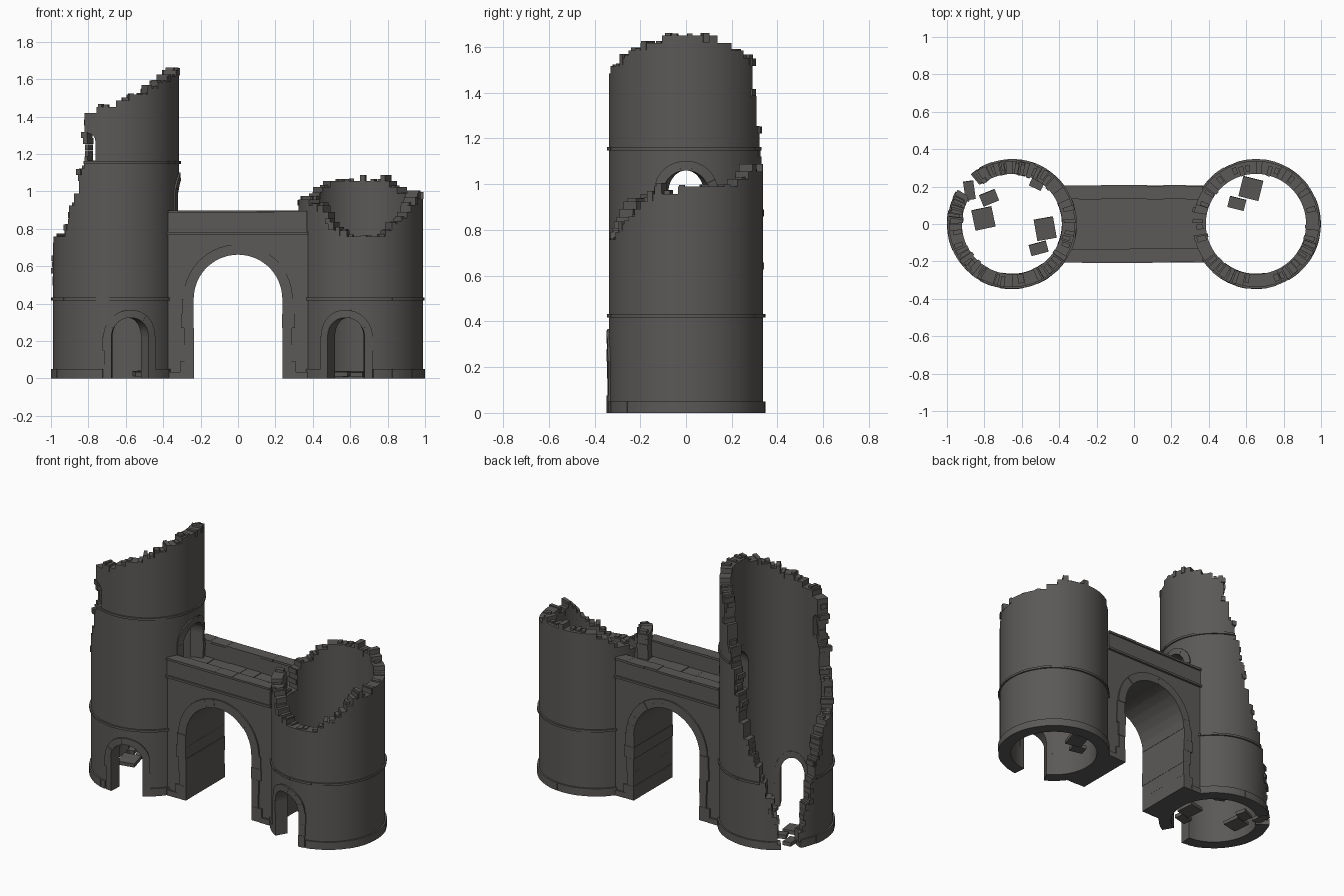
import bpy, bmesh, math, random
from mathutils import Vector, Matrix

if "Cube" in bpy.data.objects:
    bpy.data.objects.remove(bpy.data.objects["Cube"])
random.seed(7)
R_IN, R_OUT = 0.268, 0.337
N, ROW = 120, 0.033
STEP = 360 / N

stone = bpy.data.materials.new("dark_stone")
stone.diffuse_color = (0.105, 0.1, 0.095, 1)
stone.use_nodes = True
stone.node_tree.nodes["Principled BSDF"].inputs["Base Color"].default_value = stone.diffuse_color


def finish(name, bm, smooth=True):
    bmesh.ops.recalc_face_normals(bm, faces=bm.faces)
    me = bpy.data.meshes.new(name)
    bm.to_mesh(me)
    bm.free()
    me.materials.append(stone)
    ob = bpy.data.objects.new(name, me)
    bpy.context.collection.objects.link(ob)
    if smooth:
        smooth_mesh(me)
    return ob


def smooth_mesh(me):
    me.polygons.foreach_set("use_smooth", [True] * len(me.polygons))
    me.set_sharp_from_angle(angle=math.radians(28))


def block(bm, f, a0, a1, b0, b1, c0, c1, n=1):
    """Box in the coordinates of mapping f, split n times along a."""
    rings = []
    for i in range(n + 1):
        a = a0 + (a1 - a0) * i / n
        rings.append([bm.verts.new(f(a, b, c)) for b, c in ((b0, c0), (b1, c0), (b1, c1), (b0, c1))])
    for p, q in zip(rings, rings[1:]):
        for k in range(4):
            bm.faces.new((p[k], p[(k + 1) % 4], q[(k + 1) % 4], q[k]))
    bm.faces.new(rings[0])
    bm.faces.new(rings[-1][::-1])


def xyz(x, y, z):
    return Vector((x, y, z))


def polar(cx):
    def f(deg, r, z):
        a = math.radians(deg)
        return Vector((cx + r * math.cos(a), r * math.sin(a), z))
    return f


def height(prof, deg):
    for (a, h), (b, k) in zip(prof, prof[1:]):
        if a <= deg <= b:
            return h + (k - h) * (deg - a) / (b - a)


def arch_cutter(cx, deg, hw, z0, spring):
    """Arched wedge pointing outward from the tower centre."""
    a = math.radians(deg)
    d, t = Vector((math.cos(a), math.sin(a), 0)), Vector((-math.sin(a), math.cos(a), 0))
    pts = [(-hw, z0), (hw, z0)] + [(hw * math.cos(math.pi * i / 16), spring + hw * math.sin(math.pi * i / 16)) for i in range(17)]
    bm = bmesh.new()
    loops = [[bm.verts.new(Vector((cx, 0, z)) + d * r + t * u * r / R_OUT) for u, z in pts] for r in (0.16, 0.45)]
    m = len(pts)
    for i in range(m):
        bm.faces.new((loops[0][i], loops[0][(i + 1) % m], loops[1][(i + 1) % m], loops[1][i]))
    bm.faces.new(loops[0])
    bm.faces.new(loops[1][::-1])
    ob = finish("cutter", bm, False)
    ob.hide_render = True
    return ob


def door_frame(name, cx, deg, hw, z0, spring, w=0.042):
    P = polar(cx)
    bm = bmesh.new()
    surf = lambda u, z, r: P(deg + math.degrees(u / R_OUT), r, z)
    ring = lambda t, q, r: surf(q * math.cos(t), spring + q * math.sin(t), r)
    k = 3
    for s in (-1, 1):
        for i in range(k):
            dz = (spring - z0) / k
            block(bm, surf, s * hw, s * (hw + w + random.uniform(-.004, .006)), z0 + i * dz, z0 + (i + 1) * dz,
                  R_IN - .002, R_OUT + random.uniform(.007, .012))
    for i in range(7):
        block(bm, ring, math.pi * i / 7, math.pi * (i + 1) / 7, hw, hw + w, R_IN - .002, R_OUT + random.uniform(.007, .012), 3)
    finish(name, bm)


def tower(name, cx, prof, doors, strings):
    P = polar(cx)
    # wall made of courses, height set per pair of columns
    tops = []
    for i in range(N):
        if i % 2 == 0:
            h = height(prof, (i + 1) * STEP)
            n = 0 if h < 0.03 else round((h + random.uniform(-.012, .006)) / ROW)
        tops.append(n)
    bm = bmesh.new()
    cache = {}

    def v(i, k, o):
        key = (i % N, k, o)
        if key not in cache:
            cache[key] = bm.verts.new(P(key[0] * STEP, R_OUT if o else R_IN, k * ROW))
        return cache[key]
    for i in range(N):
        n = tops[i]
        for k in range(n):
            for o in (0, 1):
                bm.faces.new((v(i, k, o), v(i + 1, k, o), v(i + 1, k + 1, o), v(i, k + 1, o)))
            if k >= tops[i - 1]:
                bm.faces.new((v(i, k, 0), v(i, k, 1), v(i, k + 1, 1), v(i, k + 1, 0)))
            if k >= tops[(i + 1) % N]:
                bm.faces.new((v(i + 1, k, 0), v(i + 1, k, 1), v(i + 1, k + 1, 1), v(i + 1, k + 1, 0)))
        if n:
            for k in (0, n):
                bm.faces.new((v(i, k, 0), v(i + 1, k, 0), v(i + 1, k, 1), v(i, k, 1)))
    wall = finish(name + "_wall", bm, False)
    # cut arched openings
    cutters = [arch_cutter(cx, *d) for d in doors]
    for c in cutters:
        m = wall.modifiers.new("opening", 'BOOLEAN')
        m.operation, m.solver, m.object = 'DIFFERENCE', 'EXACT', c
    bpy.context.view_layer.update()
    me = bpy.data.meshes.new_from_object(wall.evaluated_get(bpy.context.evaluated_depsgraph_get()))
    wall.modifiers.clear()
    wall.data = me
    smooth_mesh(me)
    for c in cutters:
        bpy.data.objects.remove(c)
    # loose stones along the broken edge
    bm = bmesh.new()
    for i in range(0, N, 2):
        n, a = tops[i], i * STEP
        if n and random.random() < .6:
            z = n * ROW
            block(bm, P, a + random.uniform(0, 1.5), a + 2 * STEP - random.uniform(0, 1.5),
                  R_IN + random.uniform(-.006, .02), R_OUT + random.uniform(-.02, .008), z - .03, z + random.uniform(.006, .018), 2)
        for j, s in ((i - 2, -1), (i + 2, 1)):
            for k in range(tops[j % N], n):
                if random.random() < .6 and n - tops[j % N] > 1:
                    e = a if s < 0 else a + 2 * STEP
                    block(bm, P, e - s * 3, e + s * random.uniform(.5, 4), R_IN + random.uniform(-.008, .02),
                          R_OUT + random.uniform(-.015, .012), k * ROW, (k + 1) * ROW - .002, 2)
    finish(name + "_broken_stones", bm)
    # plinth and string courses only where the wall stands
    bm = bmesh.new()
    for z0, z1, r in [(0, .05, .348)] + [(z - .007, z + .007, .347) for z in strings]:
        for g in range(0, N, 4):
            jit = random.uniform(-.003, .001)
            for i in range(g, g + 4):
                mid = (i + .5) * STEP
                near = any(abs((mid - d[0] + 180) % 360 - 180) < 24 and d[2] < z1 < d[3] + .1 for d in doors)
                if tops[i] * ROW > z1 and not near:
                    block(bm, P, i * STEP, (i + 1) * STEP, R_OUT - .02, r + jit, z0, z1)
    bmesh.ops.remove_doubles(bm, verts=bm.verts, dist=1e-5)
    finish(name + "_bands", bm)


# towers: (angle, broken wall height)
left_profile = [(0, 1.65), (20, 1.65), (36, 1.6), (57, 1.54), (65, 1.35), (72, 1.2), (80, 1.0), (88, .76), (117, .35),
                (127, .1), (129, 0), (150, 0), (158, .25), (170, .52), (180, .74), (215, .78), (222, .88), (232, 1.02),
                (238, 1.15), (240, 1.16), (242, 1.42), (280, 1.49), (320, 1.58), (340, 1.64), (360, 1.65)]
right_profile = [(0, .985), (30, .99), (50, 1.03), (60, 1.07), (110, 1.07), (125, 1.04), (140, .99), (160, .95),
                 (166, .93), (167, .79), (193, .79), (194, .95), (215, .96), (235, .9), (250, .8), (262, .77),
                 (290, .77), (305, .82), (320, .9), (335, .97), (360, .985)]
LX, RX = -0.652, 0.652
tower("left_tower", LX, left_profile, [(283, .118, -.05, .225), (0, .118, .79, .96), (244, .04, 1.165, 1.27)], [.425, 1.155])
tower("right_tower", RX, right_profile, [(257, .118, -.05, .225)], [.425])
door_frame("left_door_frame", LX, 283, .1, 0, .225)
door_frame("right_door_frame", RX, 257, .1, 0, .225)
door_frame("bridge_door_frame", LX, 0, .1, .785, .96)

# gate wall with arched passage
A, SP, FLOOR = 0.24, 0.425, 0.785
outline = [(.385, FLOOR), (-.385, FLOOR), (-.385, 0), (-A, 0)]
outline += [(-A * math.cos(math.pi * i / 24), SP + A * math.sin(math.pi * i / 24)) for i in range(25)]
outline += [(A, 0), (.385, 0)]
bm = bmesh.new()
face = bm.faces.new([bm.verts.new((x, -.192, z)) for x, z in outline])
ext = bmesh.ops.extrude_face_region(bm, geom=[face])
bmesh.ops.translate(bm, verts=[g for g in ext["geom"] if isinstance(g, bmesh.types.BMVert)], vec=(0, .384, 0))
finish("gate_wall", bm)

# arch stones and jamb stones
bm = bmesh.new()
arch = lambda t, q, y: Vector((q * math.cos(t), y, SP + q * math.sin(t)))
for i in range(13):
    e = random.uniform(.199, .203)
    block(bm, arch, math.pi * i / 13, math.pi * (i + 1) / 13, A - .003, .292, -e, e, 2)
for s in (-1, 1):
    for z0, z1, w in ((0, .09, .31), (.09, .18, .285), (.18, .27, .29), (.27, .345, .305), (.345, SP, .3)):
        e = random.uniform(.198, .203)
        block(bm, xyz, s * (A - random.uniform(.001, .006)), s * w, -e, e, z0, z1)
    block(bm, xyz, s * .3, s * .385, -.203, .203, 0, .035)
finish("arch_stones", bm)

# walkway paving
bm = bmesh.new()
for r in range(3):
    y, x = -.135 + r * .09, -.375
    while x < .37:
        x1 = min(x + random.uniform(.09, .14), .38)
        block(bm, xyz, x + .001, x1 - .001, y + .001, y + .089, FLOOR - .02, FLOOR + random.uniform(.003, .007))
        x = x1
finish("walkway_paving", bm)

# parapets, ledge and coping
bm = bmesh.new()
for s in (-1, 1):
    block(bm, xyz, -.375, .37, s * .14, s * .197, FLOOR - .01, .887)
    block(bm, xyz, -.38, .375, s * .15, s * .207, .768, .782)
    x = -.375
    while x < .365:
        x1 = min(x + random.uniform(.08, .13), .37)
        block(bm, xyz, x, x1, s * random.uniform(.13, .135), s * random.uniform(.204, .209), .884, .898 + random.uniform(-.002, .002))
        x = x1
finish("parapets", bm)

# fallen slabs on the tower floors
bm = bmesh.new()
for x, y, w, d, rot in ((-.88, .18, .055, .1, 8), (-.775, .14, .09, .065, 22), (-.805, .03, .11, .11, 12),
                        (-.475, -.025, .105, .115, 10), (-.51, -.13, .095, .06, 15), (-.52, .215, .07, .05, -25),
                        (.625, .19, .11, .11, -14), (.55, .11, .09, .06, -14)):
    M = Matrix.Translation((x, y, .025)) @ Matrix.Rotation(math.radians(rot), 4, 'Z') @ Matrix.Rotation(.08, 4, 'X')
    block(bm, lambda a, b, c: M @ Vector((a, b, c)), -w / 2, w / 2, -d / 2, d / 2, -.012, .012)
finish("fallen_slabs", bm)
